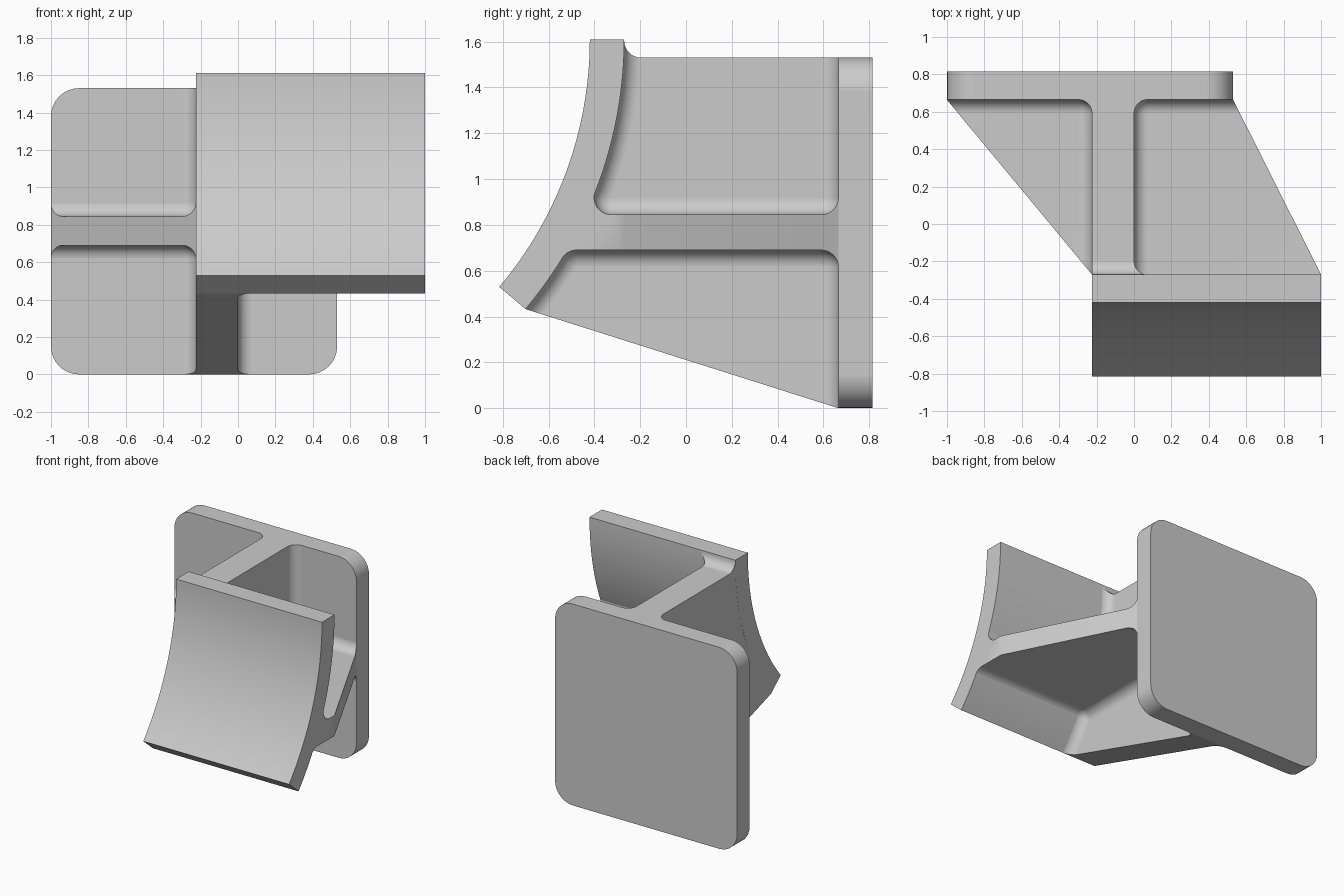
import bpy, bmesh
from math import sin, cos, tan, radians
from mathutils import Vector

old = bpy.data.objects.get("Cube")
if old:
    bpy.data.objects.remove(old, do_unlink=True)

grey = bpy.data.materials.new("light_grey")
grey.use_nodes = True
grey.diffuse_color = (0.6, 0.6, 0.6, 1)
grey.node_tree.nodes["Principled BSDF"].inputs["Base Color"].default_value = (0.6, 0.6, 0.6, 1)

FILLET = 0.075
RIB_LEFT, RIB_RIGHT = 0.0, -0.225      # side faces of the upright rib
SHELF_TOP, SHELF_LOW = 0.845, 0.69     # faces of the level rib
PLATE_Y = 0.665
CENTRE = (-2.094, 1.61)                # axis of the curved saddle
R_FRONT, R_BACK, SWEEP = 1.674, 1.824, 40.2


def arc(radius, start, end, steps):
    """Points on the saddle curve, angles measured down from level."""
    out = []
    for i in range(steps + 1):
        a = radians(start + (end - start) * i / steps)
        out.append((CENTRE[0] + radius * cos(a), CENTRE[1] - radius * sin(a)))
    return out


def round_corners(points, steps=8):
    """Replace each (u, v, r) corner with an arc of radius r."""
    out = []
    for i, p in enumerate(points):
        if len(p) == 2:
            out.append(p)
            continue
        c, r = Vector(p[:2]), p[2]
        d1 = (Vector(points[i - 1][:2]) - c).normalized()
        d2 = (Vector(points[(i + 1) % len(points)][:2]) - c).normalized()
        half = d1.angle(d2) / 2
        mid = c + (d1 + d2).normalized() * r / sin(half)
        s = (c + d1 * r / tan(half) - mid).normalized()
        e = (c + d2 * r / tan(half) - mid).normalized()
        sweep = s.angle(e)
        for k in range(steps + 1):
            t = sweep * k / steps
            q = mid + (s * sin(sweep - t) + e * sin(t)) * r / sin(sweep)
            out.append((q.x, q.y))
    return out


def prism(name, points, axis, a, b, rim=0.0):
    """Extrude a profile from a to b along an axis; rim rounds the edge at a."""
    place = {"X": lambda u, v, t: (t, u, v),
             "Y": lambda u, v, t: (u, t, v),
             "Z": lambda u, v, t: (u, v, t)}[axis]
    bm = bmesh.new()
    near = [bm.verts.new(place(*p, a)) for p in points]
    far = [bm.verts.new(place(*p, b)) for p in points]
    cap = bm.faces.new(near)
    bm.faces.new(far[::-1])
    for i in range(len(points)):
        j = (i + 1) % len(points)
        bm.faces.new((near[i], far[i], far[j], near[j]))
    bmesh.ops.recalc_face_normals(bm, faces=bm.faces[:])
    if rim:
        bmesh.ops.bevel(bm, geom=list(cap.edges), offset=rim, segments=6,
                        profile=0.5, affect='EDGES', clamp_overlap=False)
    mesh = bpy.data.meshes.new(name)
    bm.to_mesh(mesh)
    bm.free()
    mesh.materials.append(grey)
    obj = bpy.data.objects.new(name, mesh)
    bpy.context.collection.objects.link(obj)
    return obj


def activate(obj):
    bpy.ops.object.select_all(action='DESELECT')
    obj.select_set(True)
    bpy.context.view_layer.objects.active = obj


def boolean(obj, cutter, operation):
    activate(obj)
    mod = obj.modifiers.new("cut", 'BOOLEAN')
    mod.operation, mod.object, mod.solver = operation, cutter, 'EXACT'
    bpy.ops.object.modifier_apply(modifier=mod.name)
    bpy.data.objects.remove(cutter, do_unlink=True)


# Square back plate with rounded corners
corner = 0.15
plate = prism("back_plate", round_corners([
    (-1, 0, corner), (0.53, 0, corner), (0.53, 1.53, corner), (-1, 1.53, corner)]),
    "Y", PLATE_Y, 0.815)

# Curved saddle
back = arc(R_BACK, 0, SWEEP, 32)
saddle = prism("curved_saddle", arc(R_FRONT, 0, SWEEP, 32) + back[::-1], "X", RIB_RIGHT, 1)

# Rib block: side profile limited to the slanted plan outline
side = round_corners([(PLATE_Y, 0), (PLATE_Y, 1.53), (-0.27, 1.53, FILLET), (-0.27, 1.61)])
ribs = prism("crossed_ribs", side + back[1:], "X", -1.5, 1.5)
plan = prism("plan_cutter", [(-1.113, 0.8), (RIB_RIGHT, -0.27), (RIB_RIGHT, -1),
                             (1, -1), (1, -0.27), (0.462, 0.8)], "Z", -1, 3)
boolean(ribs, plan, 'INTERSECT')

# Pockets with rounded inner edges, leaving the filleted ribs
wall = PLATE_Y + 0.0005
deep = R_BACK - 0.001
upper_curve = arc(deep, 0, 20.5, 12)
lower_curve = arc(deep, 32.5, 50, 10)
upper_left = [(wall, 2.2), (-0.271, 2.2)] + upper_curve + [
    (-0.438, SHELF_TOP, FILLET), (wall, SHELF_TOP, FILLET)]
lower_left = [(wall, -0.6), (wall, SHELF_LOW, FILLET), (-0.519, SHELF_LOW, FILLET)] \
    + lower_curve + [(-0.92, -0.6)]
upper_right = [(wall, 2.2), (-0.6, 2.2), (-0.6, SHELF_TOP), (wall, SHELF_TOP, FILLET)]
lower_right = [(wall, -0.6), (wall, SHELF_LOW, FILLET), (-0.6, SHELF_LOW), (-0.6, -0.6)]
for profile, start, end in ((upper_left, RIB_LEFT, 1.7), (lower_left, RIB_LEFT, 1.7),
                            (upper_right, RIB_RIGHT + 0.0005, -1.7),
                            (lower_right, RIB_RIGHT + 0.0005, -1.7)):
    pocket = prism("pocket_cutter", round_corners(profile), "X", start, end, FILLET - 0.001)
    boolean(ribs, pocket, 'DIFFERENCE')

# Smooth curves, crisp edges
for obj in (plate, saddle, ribs):
    activate(obj)
    bpy.ops.object.shade_smooth_by_angle(angle=radians(30))
    obj.modifiers.new("even_shading", 'WEIGHTED_NORMAL').keep_sharp = True
